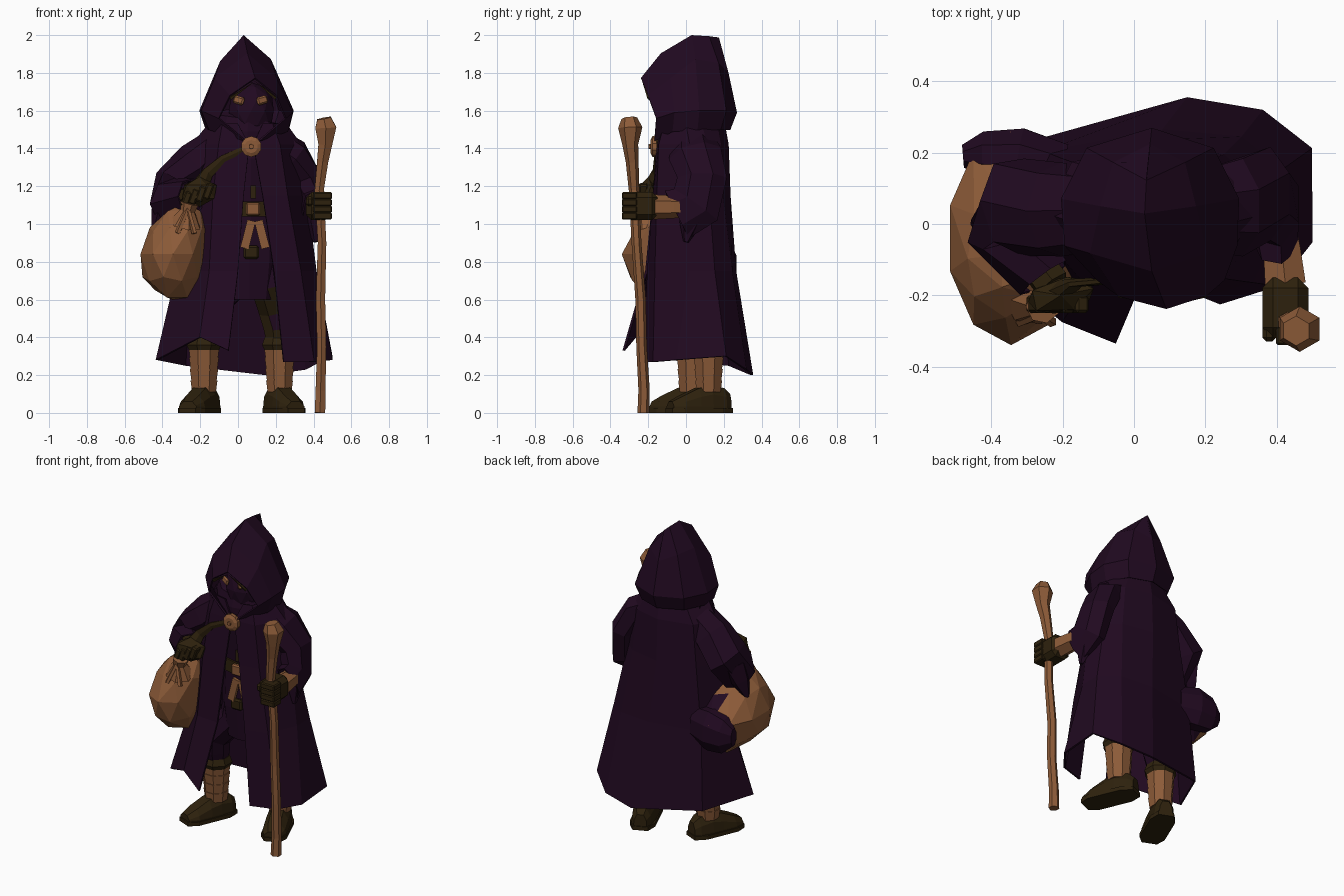
import bpy, bmesh, math
from mathutils import Vector, Matrix


def material(name, rgb):
    m = bpy.data.materials.new(name)
    m.diffuse_color = (*rgb, 1)
    return m


PURPLE = material("dark_purple_cloth", (0.0148, 0.0028, 0.0145))
BROWN = material("tan_leather", (0.265, 0.105, 0.04))
OLIVE = material("dark_olive", (0.027, 0.0155, 0.004))


def finish(name, bm, *mats):
    bmesh.ops.remove_doubles(bm, verts=bm.verts, dist=0.0005)
    bmesh.ops.recalc_face_normals(bm, faces=bm.faces)
    me = bpy.data.meshes.new(name)
    bm.to_mesh(me)
    bm.free()
    for m in mats:
        me.materials.append(m)
    ob = bpy.data.objects.new(name, me)
    bpy.context.collection.objects.link(ob)
    return ob


def paint(ob, index, rule):
    for p in ob.data.polygons:
        if rule(p.center):
            p.material_index = index


def loft(name, rings, *mats, closed=True, caps=True, thick=0):
    bm = bmesh.new()
    vs = [[bm.verts.new(p) for p in r] for r in rings]
    n = len(rings[0])
    for a, b in zip(vs, vs[1:]):
        for i in range(n if closed else n - 1):
            j = (i + 1) % n
            bm.faces.new((a[i], a[j], b[j], b[i]))
    if closed and caps:
        bm.faces.new(vs[0])
        bm.faces.new(vs[-1])
    ob = finish(name, bm, *mats)
    if thick:
        mod = ob.modifiers.new("cloth_thickness", "SOLIDIFY")
        mod.thickness, mod.offset = thick, 0
    return ob


def tube(name, path, *mats, sides=6, ref=(1, 0, 0), caps=True, thick=0):
    """path: (x, y, z, radius along ref, other radius)"""
    pts = [Vector(p[:3]) for p in path]
    rings = []
    for i, p in enumerate(path):
        t = (pts[min(i + 1, len(pts) - 1)] - pts[max(i - 1, 0)]).normalized()
        u = Vector(ref)
        u = (u - t * u.dot(t)).normalized()
        v = t.cross(u)
        angs = [2 * math.pi * (k + 0.5) / sides for k in range(sides)]
        rings.append([pts[i] + u * math.cos(a) * p[3] + v * math.sin(a) * p[-1] for a in angs])
    return loft(name, rings, *mats, caps=caps, thick=thick)


def blob(name, loc, size, *mats, sub=2, rot=0):
    bm = bmesh.new()
    bmesh.ops.create_icosphere(bm, subdivisions=sub, radius=1)
    m = Matrix.Translation(loc) @ Matrix.Rotation(rot, 4, "Z") @ Matrix.Diagonal((*size, 1))
    bmesh.ops.transform(bm, matrix=m, verts=bm.verts)
    return finish(name, bm, *mats)


def box(name, loc, size, mat, rot=(0, 0, 0), bevel=0.0):
    bm = bmesh.new()
    bmesh.ops.create_cube(bm, size=1)
    bmesh.ops.scale(bm, vec=size, verts=bm.verts)
    if bevel:
        bmesh.ops.bevel(bm, geom=bm.edges[:], offset=bevel, segments=1, affect="EDGES")
    r = Matrix.Translation(loc)
    for a, ax in zip(rot, "XYZ"):
        r = r @ Matrix.Rotation(a, 4, ax)
    bmesh.ops.transform(bm, matrix=r, verts=bm.verts)
    return finish(name, bm, mat)


# Cloak: open-fronted rings from left front edge round the back to the right
rows = [
    (1.53, [(0, -.13), (-.08, -.11), (-.15, 0), (-.1, .15), (.05, .2), (.17, .16), (.23, .08), (.25, 0), (.18, -.11), (.13, -.13)]),
    (1.42, [(.06, -.15), (-.1, -.14), (-.24, .03), (-.17, .17), (.05, .22), (.22, .18), (.3, .11), (.33, .02), (.22, -.14), (.08, -.15)]),
    (1.15, [(.03, -.17), (-.13, -.17), (-.28, 0), (-.2, .18), (.05, .23), (.25, .19), (.33, .12), (.36, .02), (.26, -.15), (.13, -.17)]),
    (.75, [(0, -.21), (-.15, -.2), (-.32, 0), (-.25, .2), (.08, .26), (.3, .24), (.41, .15), (.41, .02), (.33, -.16), (.19, -.2)]),
]
hem = [(-.05, -.33, .33), (-.2, -.27, .4), (-.43, -.08, .28), (-.28, .23, .25), (.15, .35, .2),
       (.36, .315, .23), (.495, .21, .3), (.495, -.05, .28), (.4, -.17, .27), (.24, -.22, .27)]
loft("cloak", [[(x, y, z) for x, y in r] for z, r in rows] + [hem], PURPLE, closed=False, thick=.012)

# Cloth gathered round the neck
tube("neck_cowl", [(.05, .04, 1.4, .23, .17), (.05, .03, 1.5, .215, .165), (.055, .03, 1.555, .19, .15),
                   (.06, .03, 1.57, .13, .1)], PURPLE, sides=10)

# Hood: arches from the face opening to the back fold
arches = [
    [(.04, -.165, 1.44), (-.1, -.155, 1.56), (-.04, -.2, 1.68), (.09, -.235, 1.77), (.2, -.2, 1.68), (.25, -.155, 1.56), (.11, -.165, 1.44)],
    [(-.15, -.07, 1.5), (-.19, -.06, 1.6), (-.12, -.08, 1.77), (.05, -.13, 1.9), (.2, -.08, 1.77), (.285, -.06, 1.59), (.26, -.07, 1.49)],
    [(-.17, .06, 1.51), (-.2, .07, 1.6), (-.09, .05, 1.86), (.03, .03, 1.995), (.17, .05, 1.87), (.29, .07, 1.6), (.265, .06, 1.5)],
    [(-.11, .18, 1.51), (-.13, .21, 1.6), (-.055, .17, 1.85), (.035, .12, 1.99), (.14, .17, 1.85), (.22, .21, 1.6), (.19, .18, 1.5)],
    [(.05, .23, 1.5), (.05, .265, 1.59), (.045, .22, 1.8), (.04, .17, 1.985), (.045, .22, 1.8), (.05, .265, 1.59), (.05, .23, 1.5)],
]
loft("hood", arches, PURPLE, closed=False, thick=.01)
tube("hood_trim", [(*(Vector(arches[0][i]) + Vector((0, .003, -.014))), .01) for i in (2, 3, 4)], OLIVE, sides=4)

# Head and eyes
blob("head", (.07, -.02, 1.6), (.125, .12, .15), PURPLE)
for s in (-1, 1):
    box("eye", (.066 + s * .062, -.134, 1.655), (.062, .02, .043), BROWN, rot=(0, s * -.3, s * .4), bevel=.009)

# Clasp and shoulder strap
tube("clasp_rim", [(.07, -.155, 1.41, .055), (.07, -.178, 1.41, .055), (.07, -.188, 1.41, .035)], BROWN, sides=10)
tube("clasp_stud", [(.07, -.18, 1.41, .015), (.07, -.198, 1.41, .013)], BROWN)
tube("clasp_back", [(.07, -.14, 1.405, .05), (.07, -.157, 1.405, .05)], OLIVE, sides=8)
tube("strap", [(.03, -.15, 1.395, .018, .01), (-.08, -.16, 1.345, .022, .01), (-.16, -.165, 1.27, .035, .012),
               (-.2, -.185, 1.2, .05, .03)], OLIVE, ref=(0, 0, 1))

# Sleeves, open at the cuffs
tube("left_sleeve", [(-.09, .04, 1.43, .09, .11), (-.22, .04, 1.32, .115, .13), (-.33, .05, 1.21, .115, .14),
                     (-.35, -.01, 1.12, .12, .13), (-.25, -.15, 1.14, .08, .1)], PURPLE, sides=7, caps=False, thick=.01)
tube("left_sleeve_tip", [(-.37, .03, 1.17, .075, .1), (-.405, .01, 1.06, .055, .07), (-.445, 0, .955, .015, .02)], PURPLE, sides=5)
tube("right_sleeve", [(.17, .04, 1.43, .09, .11), (.29, .05, 1.36, .09, .14), (.365, .085, 1.24, .08, .13),
                      (.395, .05, 1.1, .07, .14), (.4, -.05, 1.05, .06, .14)], PURPLE, sides=7, caps=False, thick=.01)
tube("right_sleeve_tip", [(.395, .05, 1.08, .06, .1), (.4, .02, 1.0, .045, .06), (.41, 0, .905, .012, .015)], PURPLE, sides=5)

# Right forearm, glove and fingers
tube("right_wrist", [(.4, .04, 1.09, .05, .055), (.415, -.07, 1.09, .06, .06), (.425, -.17, 1.09, .066, .066)], BROWN)
box("right_glove", (.425, -.235, 1.095), (.13, .17, .15), OLIVE, bevel=.03)
for k in range(4):
    box("right_finger", (.448, -.3, 1.042 + k * .036), (.1, .08, .037), OLIVE, bevel=.006)
box("right_thumb", (.38, -.285, 1.12), (.04, .09, .05), OLIVE, bevel=.012)

# Staff with knobbed head
tube("staff", [(.434, -.225, 0, .032), (.437, -.222, .12, .03), (.443, -.235, .35, .028), (.437, -.24, .6, .028),
               (.445, -.262, .9, .026), (.43, -.275, 1.18, .028), (.448, -.285, 1.33, .034), (.462, -.295, 1.42, .042),
               (.465, -.295, 1.51, .064), (.455, -.3, 1.56, .042)], BROWN)

# Left forearm, glove and fingers
tube("left_forearm", [(-.32, -.05, 1.13, .05), (-.23, -.17, 1.16, .055)], OLIVE)
blob("left_glove", (-.205, -.2, 1.17), (.105, .055, .08), OLIVE, sub=1, rot=.2)
for k in range(4):
    box("left_finger", (-.272 + k * .038, -.225, 1.13 + k * .014), (.039, .05, .085), OLIVE, rot=(0, .35, 0), bevel=.008)

# Sack: squashed ball leaning toward its neck, flat underneath
sack = blob("sack", (-.345, -.04, .84), (.18, .3, .27), BROWN, PURPLE)
for v in sack.data.vertices:
    t = max(0, (v.co.z - .84) / .27)
    v.co.y += (-.22 - v.co.y) * .6 * t
    v.co.x += .06 * t
    v.co.z = max(v.co.z, .6 + (.05 if v.co.x < -.42 else 0))
paint(sack, 1, lambda c: c.x + c.y > -.2 and c.y > .08)
tube("sack_neck", [(-.28, -.2, 1.0, .09), (-.265, -.225, 1.07, .04), (-.255, -.23, 1.11, .05)], BROWN, sides=7)
for x in (-.32, -.23):
    tube("sack_string", [(-.265, -.255, 1.08, .013), (x, -.275, .95, .015)], BROWN, sides=5)

# Cloak fold wrapping the back of the sack
tube("cloak_fold", [(-.2, .16, .78, .12, .07), (-.32, .19, .78, .14, .085), (-.42, .195, .77, .12, .07),
                    (-.48, .19, .77, .06, .035)], PURPLE, sides=8, ref=(0, 0, 1))

# Tunic, belt and hanging cloth ends
tube("tunic", [(.06, .04, .6, .15, .12), (.06, .04, .8, .18, .14), (.07, .04, 1.08, .18, .14),
               (.07, .04, 1.35, .2, .16), (.07, .03, 1.5, .1, .1)], PURPLE, sides=10)
tube("belt", [(.07, .04, 1.04, .19, .155), (.07, .04, 1.12, .19, .155)], OLIVE, sides=10)
box("buckle", (.08, -.12, 1.08), (.075, .03, .07), BROWN, bevel=.008)
box("front_lacing", (.08, -.112, 1.17), (.03, .015, .07), OLIVE)
for s in (-1, 1):
    box("belt_tail", (.09 + s * .037, -.118, .945), (.045, .02, .15), BROWN, rot=(0, s * -.25, 0))
box("belt_pouch", (.07, -.11, .85), (.08, .03, .07), OLIVE, bevel=.01)

# Legs and shoes, mirrored by side
for side, s, ax, ay in (("left", -1, -.18, .03), ("right", 1, .22, .12)):
    leg = tube(side + "_trouser", [(.06 + s * .08, .04, .8, .1), (.06 + s * .1, .03, .68, .1), (ax * .9, ay - .02, .55, .095),
                                   (ax, ay - .01, .45, .09), (ax, ay, .37, .075)], PURPLE, OLIVE, sides=8)
    if s > 0:
        paint(leg, 1, lambda c: (.55 < c.z < .68 or c.z < .48) and c.y < ay)
    tube(side + "_knee_cuff", [(ax, ay, .32, .08), (ax, ay, .36, .1), (ax, ay, .4, .085)], OLIVE, sides=8)
    for k in range(4):
        z, r = .11 + k * .06, .068 + k * .004
        tube(side + "_leg_wrap", [(ax, ay, z, r), (ax, ay, z + .062, r + .009)], BROWN, sides=8)
    turn = Matrix.Translation((ax, ay, 0)) @ Matrix.Rotation(s * .4, 4, "Z")
    rings = []
    for d, w, h in ((.115, .04, .1), (.08, .06, .13), (0, .07, .15), (-.07, .072, .13), (-.16, .072, .09), (-.22, .05, .06)):
        prof = [(-w, .004), (w, .004), (w, .035), (w * .92, h * .65), (w * .5, h), (-w * .5, h), (-w * .92, h * .65), (-w, .035)]
        rings.append([turn @ Vector((x, d, z)) for x, z in prof])
    loft(side + "_shoe", rings, OLIVE)
    sole = [[turn @ Vector((x * 1.06, d, z)) for x, d in
             ((-.045, .12), (.045, .12), (.073, .05), (.073, -.17), (.045, -.228), (-.045, -.228), (-.073, -.17), (-.073, .05))]
            for z in (0, .025)]
    loft(side + "_sole", sole, OLIVE)
